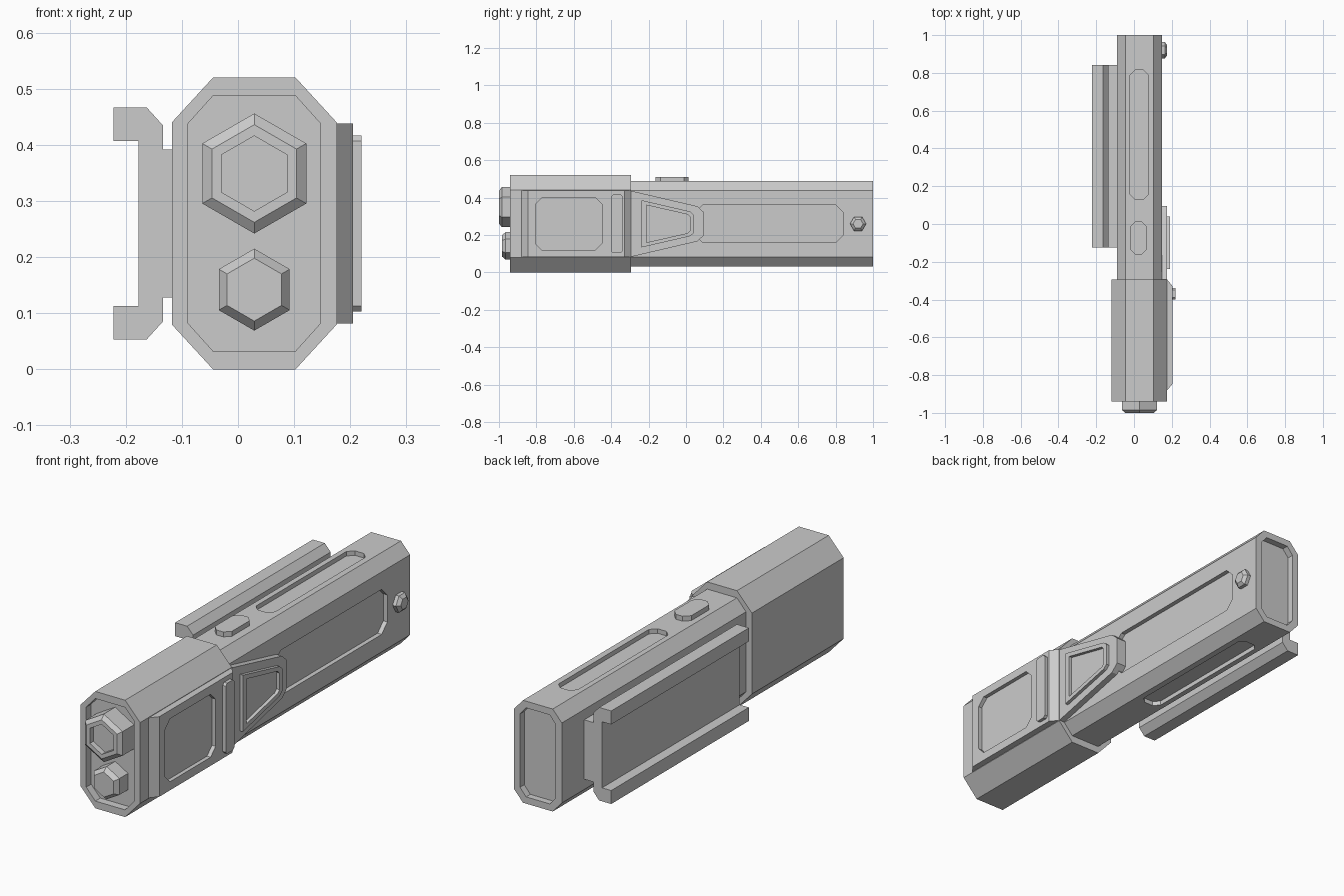
import bpy
import bmesh
from math import cos, sin, pi

cube = bpy.data.objects.get("Cube")
if cube:
    bpy.data.objects.remove(cube)

grey = bpy.data.materials.new("plain_grey")
grey.use_nodes = True
grey.diffuse_color = (0.6, 0.6, 0.6, 1)
grey.node_tree.nodes["Principled BSDF"].inputs["Base Color"].default_value = (0.6, 0.6, 0.6, 1)

CX, CZ = 0.029, 0.26  # centre line of the casing


def place(axis, u, v, w):
    """Point (u, v) of a flat outline at distance w along the axis."""
    return {"x": (w, u, v), "y": (u, w, v), "z": (u, v, w)}[axis]


def loft(name, axis, sections):
    """Closed solid skinned through (outline, distance) sections."""
    bm = bmesh.new()
    rings = [[bm.verts.new(place(axis, u, v, w)) for u, v in pts] for pts, w in sections]
    n = len(rings[0])
    for a, b in zip(rings, rings[1:]):
        for i in range(n):
            j = (i + 1) % n
            bm.faces.new((a[i], a[j], b[j], b[i]))
    bm.faces.new(rings[0])
    bm.faces.new(rings[-1])
    bmesh.ops.recalc_face_normals(bm, faces=bm.faces)
    mesh = bpy.data.meshes.new(name)
    bm.to_mesh(mesh)
    bm.free()
    mesh.materials.append(grey)
    obj = bpy.data.objects.new(name, mesh)
    bpy.context.collection.objects.link(obj)
    return obj


def prism(name, axis, pts, a, b):
    return loft(name, axis, [(pts, a), (pts, b)])


def octagon(u, v, hu, hv, cu, cv=None):
    """Rectangle of half sizes hu, hv with corners cut by cu, cv."""
    cv = cu if cv is None else cv
    corner = [(hu - cu, hv), (hu, hv - cv)]
    right = corner + [(a, -b) for a, b in reversed(corner)]
    return [(u + a, v + b) for a, b in right + [(-a, b) for a, b in reversed(right)]]


def span(u0, u1, v0, v1, cut):
    return octagon((u0 + u1) / 2, (v0 + v1) / 2, (u1 - u0) / 2, (v1 - v0) / 2, cut)


def hexagon(u, v, r, turn=0):
    return [(u + r * cos(turn + i * pi / 3), v + r * sin(turn + i * pi / 3)) for i in range(6)]


def carve(obj, axis, pts, a, b):
    """Cut a recess and bake the result."""
    cutter = prism("recess_cutter", axis, pts, a, b)
    cutter.hide_render = True
    mod = obj.modifiers.new("recess", "BOOLEAN")
    mod.operation = "DIFFERENCE"
    mod.solver = "EXACT"
    mod.object = cutter
    dg = bpy.context.evaluated_depsgraph_get()
    mesh = bpy.data.meshes.new_from_object(obj.evaluated_get(dg))
    obj.modifiers.clear()
    obj.data = mesh
    bpy.data.objects.remove(cutter)


# Casing: long body with a sunken rear end and slots
body_shape = octagon(CX, CZ, 0.118, 0.228, 0.045, 0.05)
rear_pocket = octagon(CX, CZ, 0.088, 0.198, 0.03, 0.035)
body = loft("body", "y", [(body_shape, -0.32), (body_shape, 1.0), (rear_pocket, 1.0), (rear_pocket, 0.97)])
slot = span(-0.02, 0.074, 0.13, 0.815, 0.025)
carve(body, "z", slot, 0.468, 0.55)
carve(body, "z", slot, -0.05, 0.052)
carve(body, "x", span(0.05, 0.84, 0.16, 0.36, 0.04), 0.127, 0.25)

# Head: wider front block with a sunken face
head_shape = octagon(CX, CZ, 0.147, 0.26, 0.0735, 0.08)
head_pocket = octagon(CX, CZ, 0.118, 0.228, 0.045, 0.05)
loft("head", "y", [(head_shape, -0.295), (head_shape, -0.94), (head_pocket, -0.94), (head_pocket, -0.905)])

# Upper lens with a hollow, lower lens solid
upper = [(hexagon(CX, 0.349, r, pi / 6), y) for r, y in
         ((0.107, -0.89), (0.107, -0.985), (0.087, -1.0), (0.067, -1.0), (0.067, -0.975))]
loft("upper_lens", "y", upper)
lower = [(hexagon(CX, 0.142, r, pi / 6), y) for r, y in
         ((0.073, -0.89), (0.073, -0.965), (0.056, -0.985))]
loft("lower_lens", "y", lower)

# Side plate on the head, with a recessed panel and a raised rib
side_plate = prism("side_plate", "z",
                   [(0.16, -0.88), (0.176, -0.88), (0.205, -0.845), (0.205, -0.33), (0.176, -0.295), (0.16, -0.295)],
                   0.082, 0.438)
carve(side_plate, "x", span(-0.805, -0.45, 0.12, 0.40, 0.035), 0.187, 0.25)
prism("side_rib", "x", span(-0.4, -0.34, 0.103, 0.417, 0.01), 0.19, 0.22)


def wedge(points):
    """Mirror the upper half of a tapering outline about the centre line."""
    return [(y, CZ + h) for y, h in points] + [(y, CZ - h) for y, h in reversed(points)]


# Tapered side housing and its raised frame
prism("side_housing", "x", wedge([(-0.3, 0.178), (0.06, 0.094), (0.095, 0.062)]), 0.11, 0.175)
frame = wedge([(-0.237, 0.126), (0.022, 0.066), (0.04, 0.05)])
opening = wedge([(-0.212, 0.1), (0.008, 0.05), (0.021, 0.037)])
loft("housing_frame", "x", [(frame, 0.16), (frame, 0.19), (opening, 0.19), (opening, 0.17)])

# Side bolt
loft("side_bolt", "x", [(hexagon(0.92, CZ, r), x) for r, x in
                        ((0.043, 0.13), (0.043, 0.163), (0.027, 0.176))])

# Top button
prism("top_button", "z", span(-0.018, 0.066, -0.162, 0.013, 0.025), 0.47, 0.51)

# Mounting rail on the other side
half_rail = [(-0.177, 0.147), (-0.222, 0.147), (-0.222, 0.207), (-0.163, 0.207), (-0.134, 0.175),
             (-0.134, 0.132), (-0.08, 0.132)]
rail_shape = [(x, CZ + h) for x, h in half_rail] + [(x, CZ - h) for x, h in reversed(half_rail)]
prism("mounting_rail", "y", rail_shape, -0.125, 0.843)
